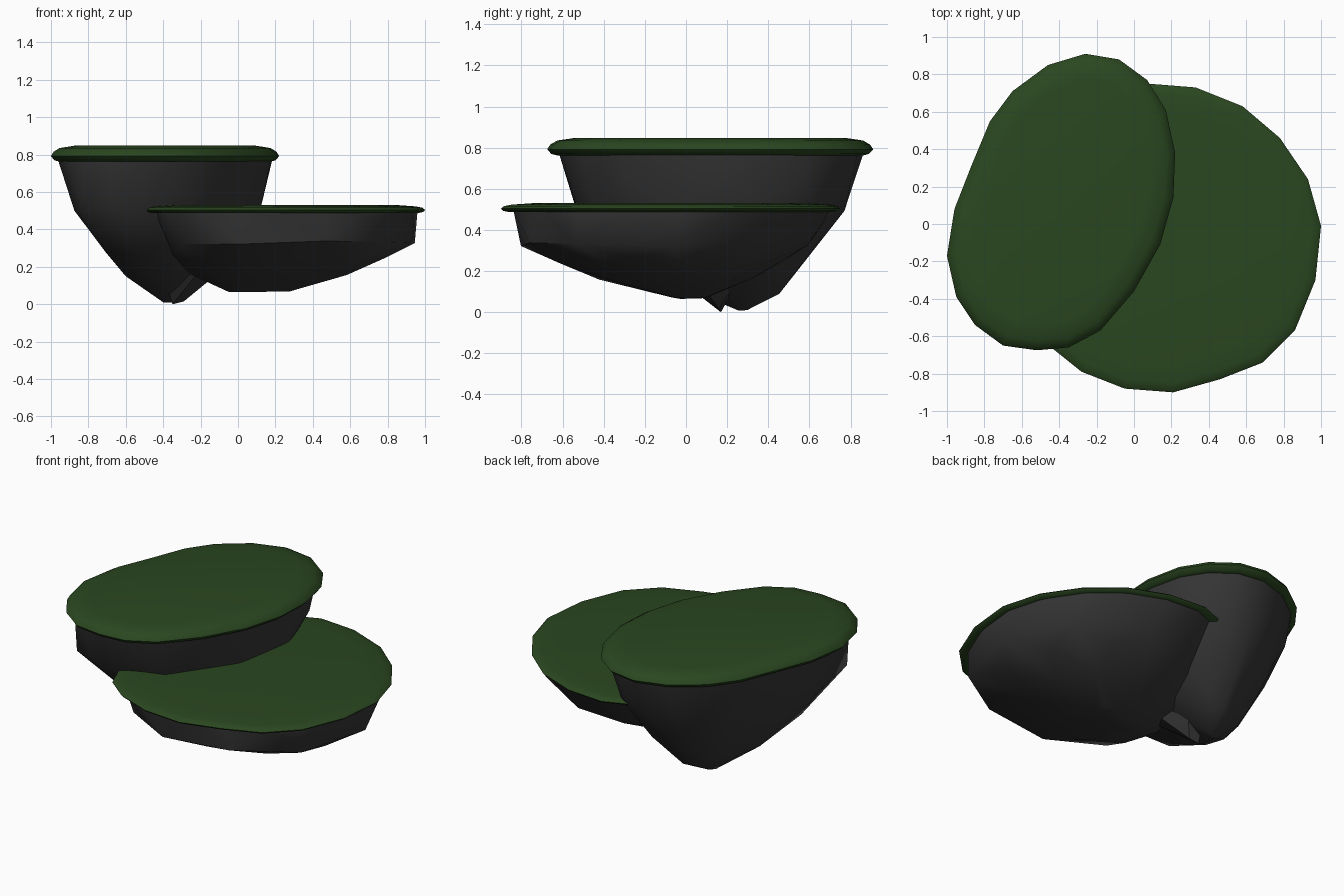
import bpy, bmesh, math, random
from mathutils import Vector

random.seed(4)
cube = bpy.data.objects.get("Cube")
if cube:
    bpy.data.objects.remove(cube)


def material(name, colour):
    m = bpy.data.materials.new(name)
    m.use_nodes = True
    m.diffuse_color = (*colour, 1)
    bsdf = next(n for n in m.node_tree.nodes if n.type == 'BSDF_PRINCIPLED')
    bsdf.inputs["Base Color"].default_value = (*colour, 1)
    bsdf.inputs["Roughness"].default_value = 0.9
    return m


grass = material("grass green", (0.023, 0.062, 0.014))
stone = material("dark stone", (0.037, 0.037, 0.037))


def finish(bm, name, mat, angle):
    bmesh.ops.recalc_face_normals(bm, faces=bm.faces[:])
    mesh = bpy.data.meshes.new(name)
    bm.to_mesh(mesh)
    bm.free()
    mesh.materials.append(mat)
    ob = bpy.data.objects.new(name, mesh)
    bpy.context.collection.objects.link(ob)
    bpy.ops.object.select_all(action='DESELECT')
    ob.select_set(True)
    bpy.context.view_layer.objects.active = ob
    bpy.ops.object.shade_smooth_by_angle(angle=math.radians(angle))


def grass_cap(name, outline, layers):
    """Thin turf slab: the outline inset at several heights."""
    bm = bmesh.new()
    c = sum((Vector(p) for p in outline), Vector((0, 0))) / len(outline)
    rings = []
    for z, inset in layers:
        ring = []
        for p in outline:
            d = Vector(p) - c
            q = c + d * (1 - inset / d.length)
            ring.append(bm.verts.new((q.x, q.y, z)))
        rings.append(ring)
    n = len(outline)
    for a, b in zip(rings, rings[1:]):
        for i in range(n):
            j = (i + 1) % n
            bm.faces.new((a[i], a[j], b[j], b[i]))
    bm.faces.new(rings[0])
    bm.faces.new(rings[-1])
    finish(bm, name, grass, 50)


def stone_hull(name, points, angle):
    """Chiselled stone: the convex hull of a few points."""
    bm = bmesh.new()
    for p in points:
        bm.verts.new(p)
    res = bmesh.ops.convex_hull(bm, input=bm.verts[:])
    junk = {g for g in res["geom_interior"] + res["geom_unused"]
            if isinstance(g, bmesh.types.BMVert)}
    bmesh.ops.delete(bm, geom=list(junk), context='VERTS')
    finish(bm, name, stone, angle)


def ring_points(outline, levels, jitter):
    """The outline fitted to a box (x0, x1, y0, y1) at each height."""
    xs, ys = zip(*outline)
    points = []
    for k, (z, x0, x1, y0, y1) in enumerate(levels):
        for px, py in outline if k == 0 else outline[k % 2::2]:
            u = (px - min(xs)) / (max(xs) - min(xs))
            v = (py - min(ys)) / (max(ys) - min(ys))
            drop = random.uniform(-jitter, jitter) if k else 0
            points.append((x0 + u * (x1 - x0), y0 + v * (y1 - y0), max(z + drop, 0)))
    return points


upper = [(-1, -.17), (-.96, .08), (-.87, .31), (-.77, .55), (-.65, .71),
         (-.46, .85), (-.26, .91), (-.08, .88), (.07, .77), (.17, .61),
         (.22, .38), (.21, .14), (.14, -.11), (0, -.36), (-.18, -.57),
         (-.35, -.66), (-.52, -.675), (-.7, -.65), (-.85, -.54), (-.95, -.39)]
lower = [(.08, .75), (.33, .73), (.58, .63), (.78, .46), (.93, .24),
         (1, -.01), (.97, -.3), (.86, -.57), (.69, -.74), (.46, -.83),
         (.21, -.9), (-.05, -.88), (-.28, -.79), (-.43, -.67), (-.52, -.45),
         (-.53, -.2), (-.47, .12), (-.35, .43), (-.17, .65)]

# Turf tops
grass_cap("upper_grass", upper,
          [(.762, .05), (.77, .02), (.792, 0), (.815, .015), (.835, .05), (.848, .14)])
grass_cap("lower_grass", lower,
          [(.487, .04), (.493, .01), (.504, 0), (.516, .015), (.523, .05), (.53, .15)])

# Tapering stone undersides, the upper one with a steep front corner
upper_body = ring_points(upper, [
    (.78, -.965, .185, -.62, .865), (.65, -.93, .16, -.57, .83),
    (.5, -.875, .12, -.53, .77), (.28, -.73, 0, -.35, .62),
    (.15, -.6, -.14, -.08, .5), (.09, -.47, -.24, .08, .46),
    (.015, -.4, -.35, .25, .3)], .01)
stone_hull("upper_rock", upper_body + [(-.83, -.46, .52), (-.66, -.54, .52)], 35)

lower_body = ring_points(lower, [
    (.5, -.48, .96, -.84, .72), (.33, -.4, .945, -.82, .61),
    (.25, -.35, .8, -.62, .48), (.16, -.26, .58, -.43, .34),
    (.075, -.05, .28, -.08, .1)], .01)
stone_hull("lower_rock", lower_body, 42)

# Pointed spur hanging under the lower rock
stone_hull("lower_spur", [
    (-.48, -.08, .43), (-.44, .12, .38), (-.4, .1, .17), (-.35, .17, 0),
    (-.29, .16, .015), (-.15, .08, .13), (-.18, -.1, .21), (-.14, .3, .3),
    (-.3, .4, .42), (-.2, .25, .16)], 30)
